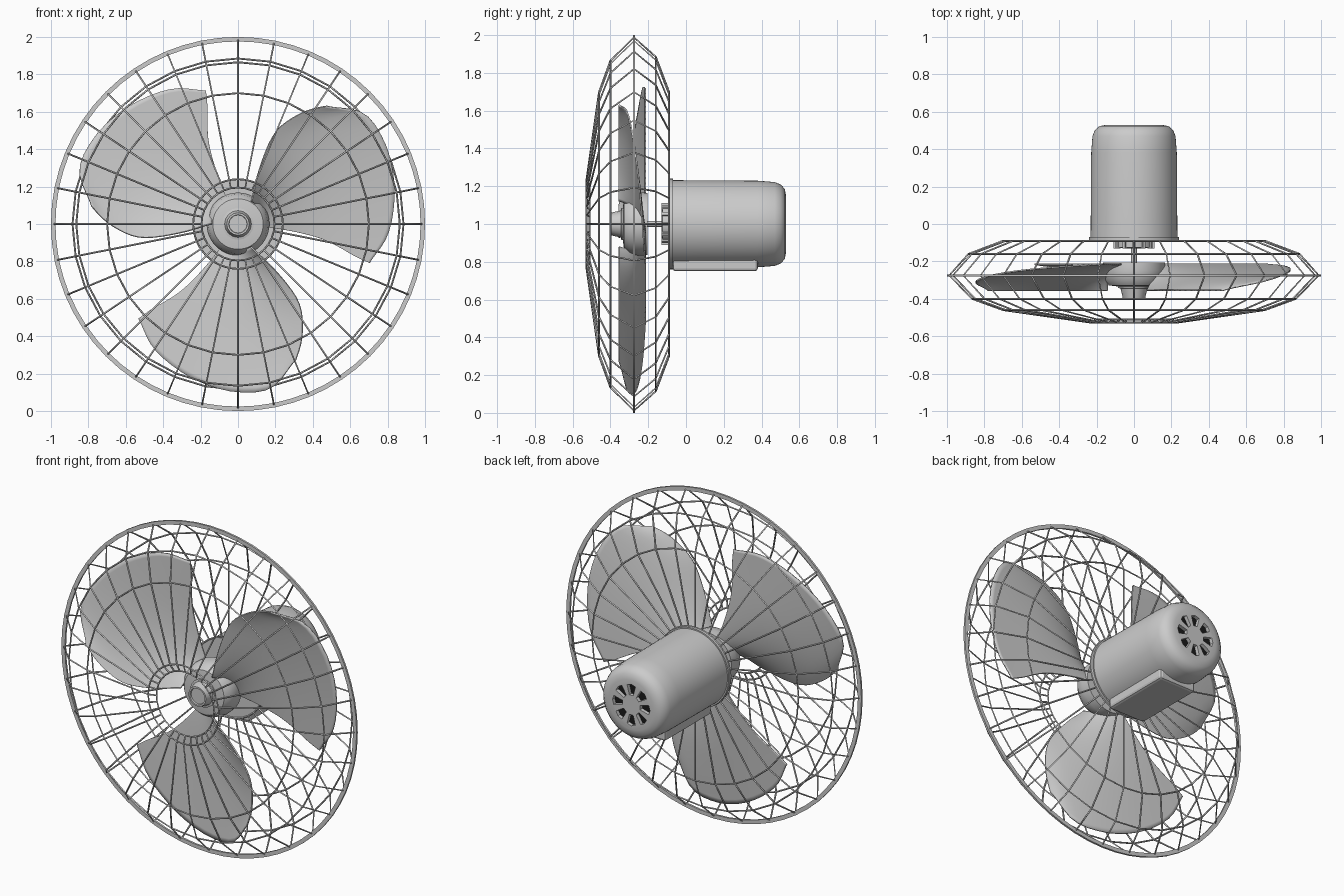
import bpy, bmesh, math
from mathutils import Vector

if "Cube" in bpy.data.objects:
    bpy.data.objects.remove(bpy.data.objects["Cube"])

ZC = 1.0  # height of the fan axis (runs along y)


def polar(r, deg, y):
    a = math.radians(deg)
    return Vector((r * math.cos(a), y, ZC + r * math.sin(a)))


def finish(name, bm, angle=None):
    bmesh.ops.recalc_face_normals(bm, faces=bm.faces)
    me = bpy.data.meshes.new(name)
    bm.to_mesh(me)
    bm.free()
    ob = bpy.data.objects.new(name, me)
    bpy.context.collection.objects.link(ob)
    if angle:
        smooth(ob, angle)
    return ob


def smooth(ob, angle):
    bpy.ops.object.select_all(action='DESELECT')
    ob.select_set(True)
    bpy.context.view_layer.objects.active = ob
    bpy.ops.object.shade_smooth_by_angle(angle=math.radians(angle))


def lathe(name, prof, n=48, closed=False, angle=35):
    """Spin (radius, y) points about the fan axis; open profiles get capped."""
    bm = bmesh.new()
    rows = [[bm.verts.new(polar(r, 360 * k / n, y)) for k in range(n)] for r, y in prof]
    pairs = list(zip(rows, rows[1:])) + ([(rows[-1], rows[0])] if closed else [])
    for a, b in pairs:
        for k in range(n):
            j = (k + 1) % n
            bm.faces.new((a[k], a[j], b[j], b[k]))
    if not closed:
        bm.faces.new(rows[0])
        bm.faces.new(rows[-1])
    return finish(name, bm, angle)


def wires(name, paths, cyclic, radius=0.005):
    cu = bpy.data.curves.new(name, 'CURVE')
    cu.dimensions = '3D'
    cu.bevel_depth = radius
    cu.bevel_resolution = 0
    for pts in paths:
        sp = cu.splines.new('POLY')
        sp.points.add(len(pts) - 1)
        for p, co in zip(sp.points, pts):
            p.co = (*co, 1)
        sp.use_cyclic_u = cyclic
    tmp = bpy.data.objects.new(name + "_curve", cu)
    bpy.context.collection.objects.link(tmp)
    bpy.context.view_layer.update()
    ev = tmp.evaluated_get(bpy.context.evaluated_depsgraph_get())
    me = bpy.data.meshes.new_from_object(ev)
    bpy.data.objects.remove(tmp)
    ob = bpy.data.objects.new(name, me)
    bpy.context.collection.objects.link(ob)
    return ob


def wedges(name, y0, y1):
    """Eight radial vent shapes between two depths."""
    bm = bmesh.new()
    for k in range(8):
        a = math.radians(45 * k)
        d, t = Vector((math.cos(a), 0, math.sin(a))), Vector((-math.sin(a), 0, math.cos(a)))
        rings = []
        for y in (y0, y1):
            c = Vector((0, y, ZC))
            rings.append([bm.verts.new(c + d * r + t * w) for r, w in
                          ((0.06, -0.013), (0.118, -0.028), (0.127, 0), (0.118, 0.028), (0.06, 0.013))])
        bm.faces.new(rings[0])
        bm.faces.new(rings[1])
        for i in range(5):
            j = (i + 1) % 5
            bm.faces.new((rings[0][i], rings[0][j], rings[1][j], rings[1][i]))
    return finish(name, bm)


# Wire cage: 32 bent spokes and the hoops at their bends
N = 32
profile = [(0.195, -0.51), (0.24, -0.526), (0.70, -0.46), (0.865, -0.40), (0.988, -0.275),
           (0.885, -0.16), (0.70, -0.09), (0.24, -0.09)]
wires("cage_spokes", [[polar(r, 360 * k / N, y) for r, y in profile] for k in range(N)], False)
wires("cage_hoops", [[polar(r, 360 * k / N, y) for k in range(N)]
                     for r, y in profile if r < 0.95], True)
lathe("cage_rim", [(0.976, -0.281), (1.0, -0.281), (1.0, -0.269), (0.976, -0.269)], 64, True)

# Motor housing with recessed dark vents
motor = lathe("motor_housing", [(0.15, 0.53), (0.185, 0.523), (0.209, 0.502), (0.222, 0.47),
                                (0.229, 0.38), (0.232, -0.07), (0.24, -0.07), (0.24, -0.09)], 64)
cutter = wedges("vent_cutter", 0.505, 0.56)
cutter.hide_render = True
cutter.hide_set(True)
cut = motor.modifiers.new("vents", 'BOOLEAN')
cut.operation = 'DIFFERENCE'
cut.object = cutter
cut.solver = 'EXACT'
vents = wedges("dark_vents", 0.50, 0.508)
black = bpy.data.materials.new("black")
black.diffuse_color = (0.01, 0.01, 0.01, 1)
black.use_nodes = True
black.node_tree.nodes["Principled BSDF"].inputs["Base Color"].default_value = black.diffuse_color
vents.data.materials.append(black)

# Control box under the motor
bm = bmesh.new()
bmesh.ops.create_cube(bm, size=1)
for v in bm.verts:
    v.co = Vector((v.co.x * 0.25, 0.155 + v.co.y * 0.45, 0.80 + v.co.z * 0.10))
box = finish("control_box", bm)
bev = box.modifiers.new("bevel", 'BEVEL')
bev.width = 0.015
bev.segments = 2

# Front bearing with ribs, and the shaft
lathe("bearing", [(0.10, -0.08), (0.10, -0.125), (0.06, -0.13)], 32)
bm = bmesh.new()
for k in range(12):
    cube = bmesh.ops.create_cube(bm, size=1)
    for v in cube["verts"]:
        c = v.co.copy()
        a = math.radians(30 * k)
        r, t = 0.10 + c.x * 0.02, c.z * 0.018
        v.co = Vector((r * math.cos(a) - t * math.sin(a), -0.105 + c.y * 0.05,
                       ZC + r * math.sin(a) + t * math.cos(a)))
finish("bearing_ribs", bm)
lathe("shaft", [(0.015, -0.09), (0.015, -0.25)], 16)

# Blade hub and its locking knob
lathe("blade_hub", [(0.165, -0.205), (0.168, -0.25), (0.158, -0.30), (0.135, -0.328), (0.08, -0.335)])
lathe("hub_knob", [(0.085, -0.33), (0.085, -0.342), (0.072, -0.345), (0.06, -0.395),
                   (0.05, -0.395), (0.048, -0.385)], 16)


# Blades: surface between a trailing and a leading edge given as (radius, degrees)
def sample(pts, t):
    """Catmull-Rom through evenly spaced points."""
    x = t * (len(pts) - 1)
    i = min(int(x), len(pts) - 2)
    f = x - i
    p = [Vector(pts[max(0, min(len(pts) - 1, i + o))]) for o in (-1, 0, 1, 2)]
    return 0.5 * (2 * p[1] + (p[2] - p[0]) * f + (2 * p[0] - 5 * p[1] + 4 * p[2] - p[3]) * f ** 2
                  + (3 * p[1] - p[0] - 3 * p[2] + p[3]) * f ** 3)


trail = [(0.14, -6), (0.25, -7), (0.45, -10), (0.63, -15), (0.735, -16.5)]
lead = [(0.14, 60), (0.27, 68), (0.50, 68.5), (0.67, 61), (0.79, 53)]
tip = [(0.735, 0), (0.80, 0), (0.84, 0), (0.874, 0), (0.899, 0), (0.895, 0), (0.79, 0)]
NU, NV = 24, 20
for b in range(3):
    bm = bmesh.new()
    grid = []
    for iv in range(NV + 1):
        v = iv / NV
        t, l = sample(trail, v), sample(lead, v)
        row = []
        for iu in range(NU + 1):
            u = 0.5 - 0.5 * math.cos(math.pi * iu / NU)
            r, ang = t.lerp(l, u)
            r += (sample(tip, u)[0] - (0.735 + 0.055 * u)) * v ** 2
            row.append(bm.verts.new(polar(r, ang + 120 * b, -0.215 - 0.06 * u - 0.08 * u ** 3)))
        grid.append(row)
    for p, q in zip(grid, grid[1:]):
        for i in range(NU):
            bm.faces.new((p[i], p[i + 1], q[i + 1], q[i]))
    blade = finish("blade_%d" % (b + 1), bm, 40)
    sol = blade.modifiers.new("thickness", 'SOLIDIFY')
    sol.thickness = 0.008
    sol.offset = 0
